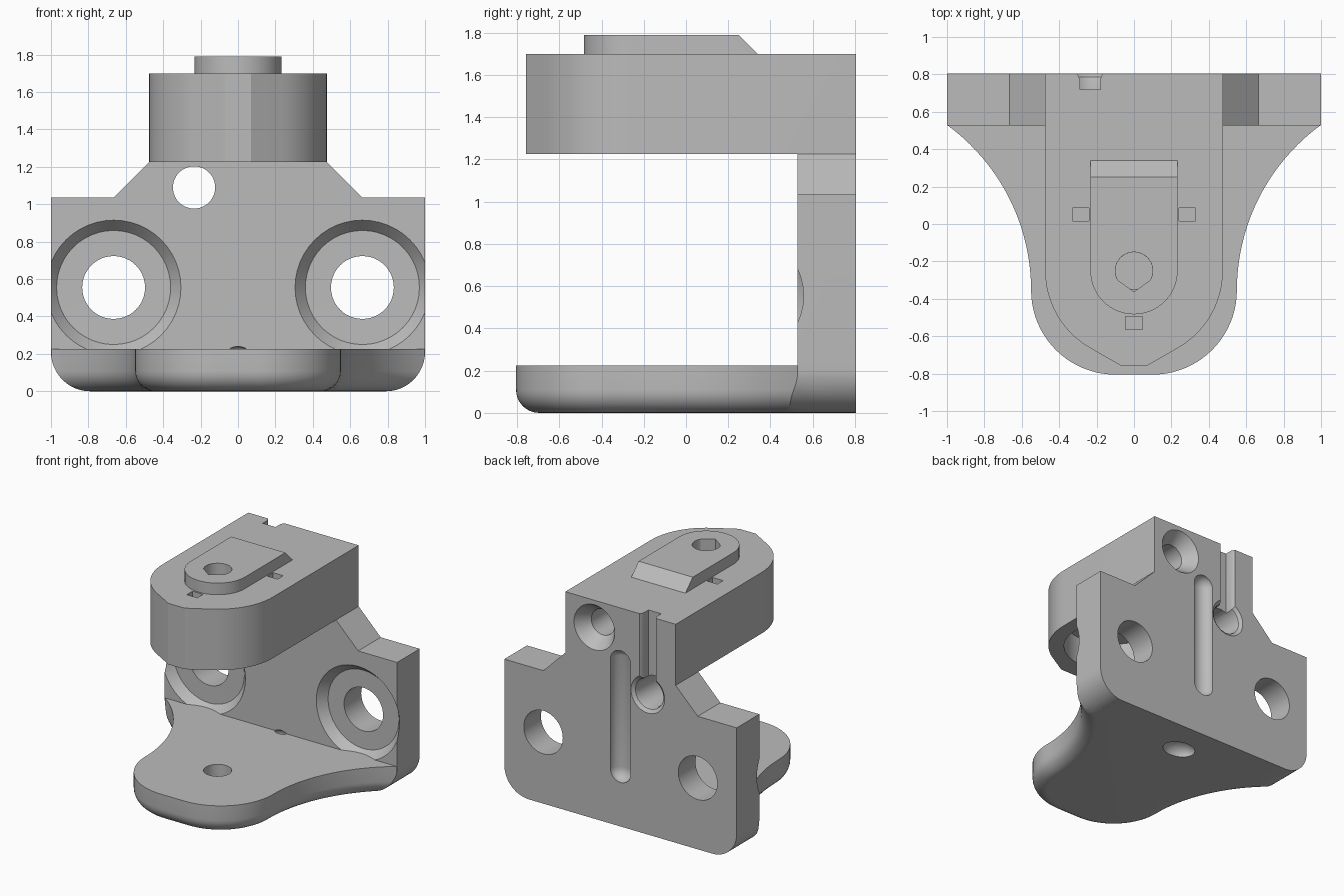
import bpy, bmesh, math
from mathutils import Vector, Matrix

if "Cube" in bpy.data.objects:
    bpy.data.objects.remove(bpy.data.objects["Cube"])

grey = bpy.data.materials.new("mid_grey")
grey.diffuse_color = (0.5, 0.5, 0.5, 1)
grey.use_nodes = True
grey.node_tree.nodes["Principled BSDF"].inputs["Base Color"].default_value = grey.diffuse_color


def finish(name, bm):
    bmesh.ops.recalc_face_normals(bm, faces=bm.faces)
    me = bpy.data.meshes.new(name)
    bm.to_mesh(me)
    bm.free()
    ob = bpy.data.objects.new(name, me)
    bpy.context.collection.objects.link(ob)
    me.materials.append(grey)
    return ob


def loft(name, rings):
    """Solid through rings of equal point count, capped at both ends."""
    bm = bmesh.new()
    vs = [[bm.verts.new(p) for p in r] for r in rings]
    n = len(vs[0])
    for a, b in zip(vs, vs[1:]):
        for i in range(n):
            j = (i + 1) % n
            bm.faces.new((a[i], a[j], b[j], b[i]))
    bm.faces.new(vs[0])
    bm.faces.new(vs[-1])
    return finish(name, bm)


def prism(name, pts, lo, hi, axis="z"):
    if axis == "z":
        return loft(name, [[(x, y, h) for x, y in pts] for h in (lo, hi)])
    return loft(name, [[(x, h, z) for x, z in pts] for h in (lo, hi)])


def arc(cx, cy, r, a0, a1, n=16):
    return [(cx + r * math.cos(math.radians(a0 + (a1 - a0) * i / n)),
             cy + r * math.sin(math.radians(a0 + (a1 - a0) * i / n))) for i in range(n + 1)]


def mirrored(half):
    """Close a right-hand profile with its mirror image."""
    return half + [(-x, y) for x, y in reversed(half)]


def rect(cx, cy, w, h):
    return [(cx - w / 2, cy - h / 2), (cx + w / 2, cy - h / 2),
            (cx + w / 2, cy + h / 2), (cx - w / 2, cy + h / 2)]


def bore(x, z, *stations):
    """Turned cutter along y; stations are (y, radius)."""
    return loft("bore_cutter", [[(px, y, pz) for px, pz in arc(x, z, r, 0, 352.5, 47)]
                                for y, r in stations])


def ball(loc, scale, stretch=0):
    bm = bmesh.new()
    bmesh.ops.create_uvsphere(bm, u_segments=32, v_segments=16, radius=1)
    for v in bm.verts:
        up = v.co.z > 1e-4
        v.co = Vector(loc) + Vector(a * b for a, b in zip(v.co, scale))
        if up:
            v.co.z += stretch
    return finish("ball_cutter", bm)


def combine(target, tool, op):
    m = target.modifiers.new("b", "BOOLEAN")
    m.operation, m.solver, m.object = op, "EXACT", tool
    bpy.context.view_layer.objects.active = target
    bpy.ops.object.modifier_apply(modifier=m.name)
    bpy.data.objects.remove(tool, do_unlink=True)


FACE, BACK = 0.527, 0.805

# Back plate with rounded lower corners and sloped shoulders
corner = arc(0.79, 0.21, 0.21, -90, 0, 12)
body = prism("bracket", mirrored(corner + [(1, 1.035), (0.665, 1.035), (0.475, 1.225)]),
             FACE, BACK, "y")

# Counterbored mounting holes
for s in (-1, 1):
    combine(body, bore(s * 0.665, 0.555, (FACE - 0.012, 0.37), (FACE + 0.066, 0.305),
                       (FACE + 0.067, 0.168), (BACK + 0.1, 0.168)), "DIFFERENCE")

# Foot: bell-shaped plate with a rounded lower rim
R = 1.095
a_end = 180 - math.degrees(math.asin(0.882 / R))
outline = arc(0.1, -0.355, 0.45, -90, 0, 20) + arc(0.55 + R, -0.355, R, 180, a_end, 20)[1:]
normals = []
for i, (x, y) in enumerate(outline):
    p = Vector(outline[max(i - 1, 0)])
    q = Vector(outline[min(i + 1, len(outline) - 1)])
    d = (q - p).normalized()
    normals.append((d.y, -d.x))
rings = []
fillet = 0.11
for k in range(9):
    t = math.radians(90 * k / 8)
    inset = fillet * (1 - math.sin(t))
    half = [(x - nx * inset, y - ny * inset) for (x, y), (nx, ny) in zip(outline, normals)]
    half.append((half[-1][0], 0.62))
    rings.append([(x, y, fillet * (1 - math.cos(t))) for x, y in mirrored(half)])
rings.append([(x, y, 0.225) for x, y, z in rings[-1]])
foot = loft("foot", rings)
combine(foot, prism("corner_clip", mirrored(corner + [(1, 0.6)]), -1, 0.7, "y"), "INTERSECT")
combine(foot, prism("foot_socket", arc(0, -0.25, 0.1, 0, 345, 23), 0.1, 0.3), "DIFFERENCE")
combine(body, foot, "UNION")

# Head block: round nose with straight flanks to a small flat tip
nose = [(0.07, -0.758)] + arc(0, -0.25, 0.475, -60, 0, 12)
combine(body, prism("head", mirrored(nose + [(0.475, BACK)]), 1.225, 1.70), "UNION")

# Raised key with a sloped rear end
tongue = arc(0, -0.25, 0.233, -90, 0, 14)[1:]
low = mirrored([(0, -0.483)] + tongue + [(0.233, 0.34)])[:-1]
high = mirrored([(0, -0.483)] + tongue + [(0.233, 0.25)])[:-1]
key = loft("key", [[(x, y, 1.65) for x, y in low], [(x, y, 1.70) for x, y in low],
                   [(x, y, 1.79) for x, y in high]])
combine(body, key, "UNION")

# Recess under the head, teardrop hole and three small slots through its roof
recess = mirrored(arc(0, -0.25, 0.36, -88, 0, 16) + [(0.36, 0.15)])
combine(body, prism("recess_cutter", recess, 1.1, 1.45), "DIFFERENCE")
drop = arc(0, -0.25, 0.1, -30, 210, 24) + [(0, -0.362)]
combine(body, prism("drop_cutter", drop, 1.4, 1.9), "DIFFERENCE")
for x, y in ((-0.285, 0.05), (0.285, 0.05), (0, -0.53)):
    combine(body, prism("slot_cutter", rect(x, y, 0.09, 0.07), 1.4, 1.75), "DIFFERENCE")

# Cable hole with a flared rear rim, and the groove rising from it
combine(body, bore(-0.235, 1.09, (0.4, 0.113), (0.76, 0.113), (0.785, 0.12),
                   (BACK, 0.145), (BACK + 0.02, 0.17)), "DIFFERENCE")
groove = [(-0.29, 0.718), (-0.18, 0.718), (-0.18, 0.775), (-0.172, 0.795),
          (-0.155, 0.82), (-0.315, 0.82), (-0.298, 0.795), (-0.29, 0.775)]
combine(body, prism("groove_cutter", groove, 1.09, 1.8), "DIFFERENCE")

# Countersunk rear socket and long rounded rear channel
combine(body, bore(0.225, 1.49, (0.5, 0.1), (0.70, 0.1), (BACK, 0.175),
                   (BACK + 0.02, 0.189)), "DIFFERENCE")
combine(body, ball((0, BACK, 0.43), (0.088, 0.075, 0.088), 0.85), "DIFFERENCE")

# Dimple in the base and small relief where foot meets plate
combine(body, ball((0, 0.52, 0), (0.13, 0.10, 0.08)), "DIFFERENCE")
combine(body, ball((0, FACE, 0.185), (0.07, 0.04, 0.055)), "DIFFERENCE")

bpy.ops.object.select_all(action="DESELECT")
body.select_set(True)
bpy.context.view_layer.objects.active = body
bpy.ops.object.shade_smooth_by_angle(angle=math.radians(25))
